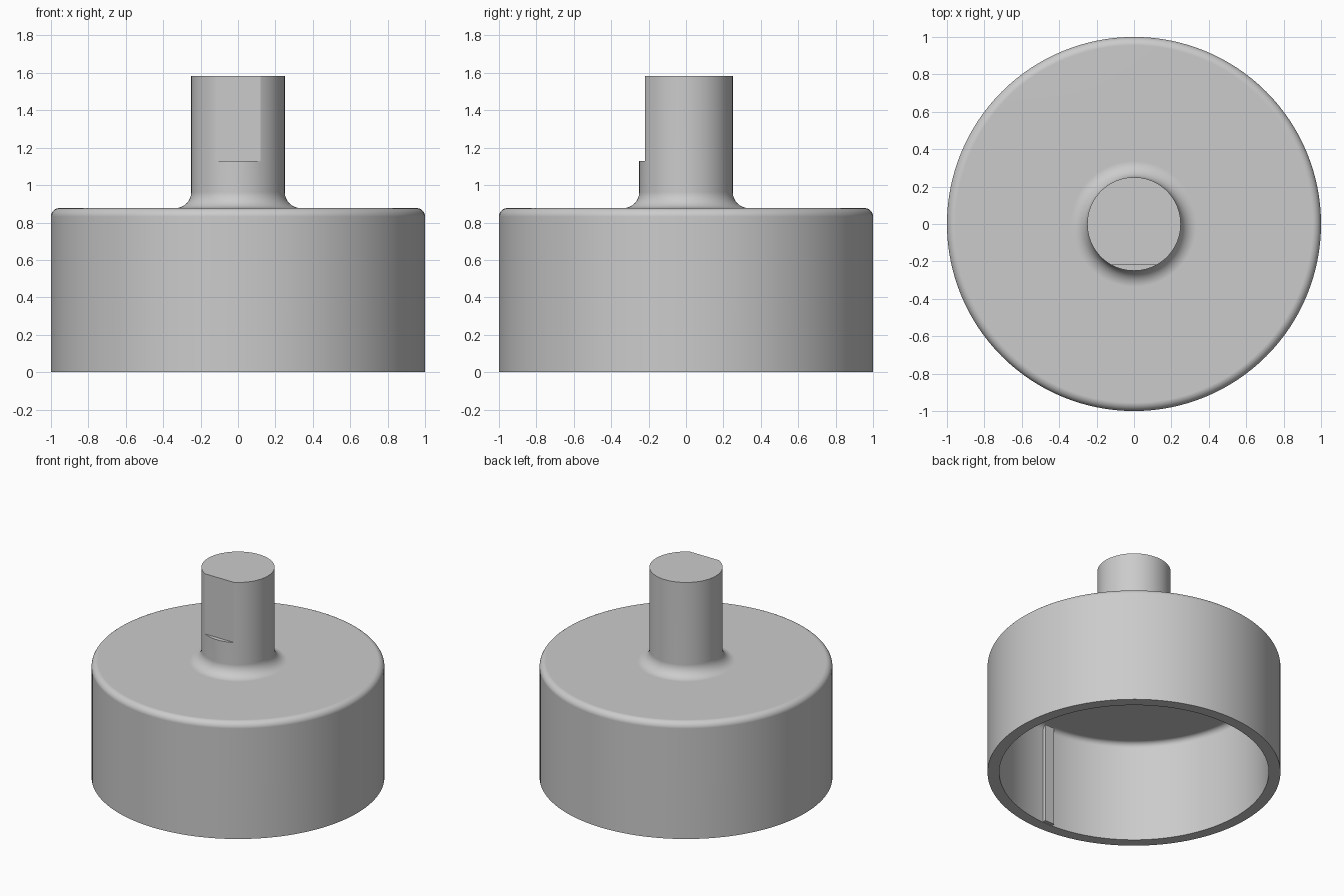
import bpy
import bmesh
from math import cos, sin, pi, radians

cube = bpy.data.objects.get("Cube")
if cube:
    bpy.data.objects.remove(cube, do_unlink=True)

SEGMENTS = 128

grey = bpy.data.materials.new("plain grey")
grey.use_nodes = True
colour = (0.6, 0.6, 0.6, 1)
grey.diffuse_color = colour
grey.node_tree.nodes["Principled BSDF"].inputs["Base Color"].default_value = colour


def arc(r, z, radius, start, end, steps=8):
    """Fillet points around a centre (r, z), angles in degrees."""
    angles = [radians(start + (end - start) * i / steps) for i in range(steps + 1)]
    return [(r + radius * cos(a), z + radius * sin(a)) for a in angles]


def add_object(name, bm):
    bmesh.ops.recalc_face_normals(bm, faces=bm.faces)
    mesh = bpy.data.meshes.new(name)
    bm.to_mesh(mesh)
    bm.free()
    mesh.materials.append(grey)
    obj = bpy.data.objects.new(name, mesh)
    bpy.context.collection.objects.link(obj)
    return obj


def lathe(name, profile):
    bm = bmesh.new()
    verts = [bm.verts.new((r, 0, z)) for r, z in profile]
    edges = [bm.edges.new(pair) for pair in zip(verts, verts[1:])]
    bmesh.ops.spin(bm, geom=verts + edges, cent=(0, 0, 0), axis=(0, 0, 1),
                   angle=2 * pi, steps=SEGMENTS, use_duplicate=False)
    bmesh.ops.remove_doubles(bm, verts=bm.verts, dist=0.0001)
    return add_object(name, bm)


def box(name, low, high):
    bm = bmesh.new()
    bmesh.ops.create_cube(bm, size=1)
    for v in bm.verts:
        for i in range(3):
            v.co[i] = low[i] if v.co[i] < 0 else high[i]
    return add_object(name, bm)


# Hollow cup and shaft turned from one profile, from inner ceiling to shaft top
cup = lathe("cup_with_shaft",
            [(0, 0.76)]
            + arc(0.88, 0.72, 0.04, 90, 0)
            + [(0.92, 0), (1, 0)]
            + arc(0.955, 0.832, 0.045, 0, 90)
            + arc(0.336, 0.963, 0.086, 270, 180)
            + [(0.25, 1.583), (0, 1.583)])

# Flat milled into the front of the shaft
cutter = box("flat_cutter", (-0.4, -0.5, 1.13), (0.4, -0.219, 1.8))
cut = cup.modifiers.new("shaft flat", "BOOLEAN")
cut.operation = "DIFFERENCE"
cut.solver = "EXACT"
cut.object = cutter
bpy.context.view_layer.objects.active = cup
cup.select_set(True)
bpy.ops.object.modifier_apply(modifier=cut.name)
bpy.data.objects.remove(cutter, do_unlink=True)

# Smooth fillets, with the large flat faces kept evenly shaded
bpy.ops.object.shade_smooth_by_angle(angle=radians(20))
weighted = cup.modifiers.new("even flats", "WEIGHTED_NORMAL")
weighted.keep_sharp = True

# Narrow locating rib on the inside wall
box("inner_rib", (-0.04, -0.95, 0.003), (0.04, -0.895, 0.77))
